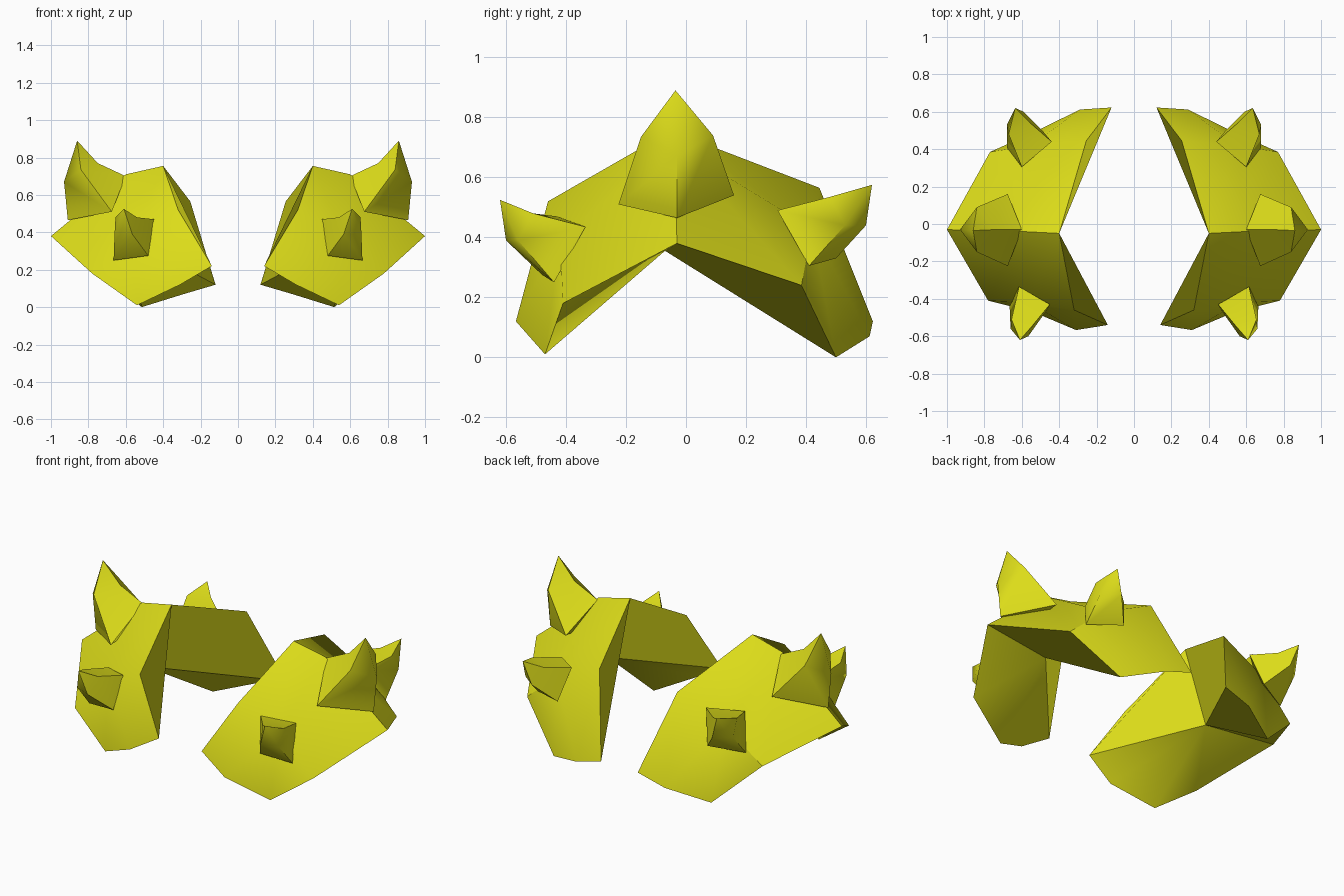
import bpy, bmesh, math

if "Cube" in bpy.data.objects:
    bpy.data.objects.remove(bpy.data.objects["Cube"])

yellow = bpy.data.materials.new("yellow")
yellow.diffuse_color = (0.72, 0.72, 0.01, 1)
yellow.use_nodes = True
yellow.node_tree.nodes["Principled BSDF"].inputs["Base Color"].default_value = yellow.diffuse_color


def build(name, verts, faces, angle):
    """Make one closed part and mirror it to the other shoulder."""
    bm = bmesh.new()
    vs = [bm.verts.new(v) for v in verts]
    for f in faces:
        bm.faces.new([vs[i] for i in f])
    bmesh.ops.recalc_face_normals(bm, faces=bm.faces)
    mesh = bpy.data.meshes.new(name)
    bm.to_mesh(mesh)
    bm.free()
    mesh.materials.append(yellow)
    ob = bpy.data.objects.new(name, mesh)
    bpy.context.collection.objects.link(ob)
    bpy.ops.object.select_all(action='DESELECT')
    ob.select_set(True)
    bpy.context.view_layer.objects.active = ob
    bpy.ops.object.shade_smooth_by_angle(angle=math.radians(angle))
    mod = ob.modifiers.new("mirror", 'MIRROR')
    mod.use_mirror_merge = False
    return ob


# Shoulder plate: a middle section and a tapering half on each side of it
middle = [(0.40, -0.05, 0.755), (0.60, -0.04, 0.71),
          (1.00, -0.03, 0.38), (0.56, -0.07, 0.355)]
# order: upper edge, bulge, outer edge, bottom corner, end edge, tip
front = [(0.32, -0.46, 0.52), (0.56, -0.42, 0.40), (0.78, -0.41, 0.18),
         (0.54, -0.47, 0.01), (0.31, -0.567, 0.12), (0.14, -0.54, 0.22)]
back = [(0.255, 0.445, 0.565), (0.55, 0.42, 0.43), (0.77, 0.385, 0.24),
        (0.515, 0.50, 0.0), (0.29, 0.612, 0.07), (0.12, 0.623, 0.12)]
faces = []
for s in (4, 10):
    up, bulge, outer, low, end, tip = range(s, s + 6)
    faces += [(0, 1, bulge, up), (1, 2, outer, bulge),           # outside
              (up, bulge, end, tip), (bulge, outer, low, end),
              (0, up, tip, 3),                                   # inside
              (3, tip, end, low), (3, low, outer, 2)]            # underside
build("shoulder_plate", middle + front + back, faces, 40)


def spike(name, base, ring, tip):
    """Four-sided bent spike: base corners, middle ring, tip."""
    fs = [(3, 2, 1, 0)]
    for i in range(4):
        j = (i + 1) % 4
        fs += [(i, j, 4 + j, 4 + i), (4 + i, 4 + j, 8)]
    build(name, base + ring + [tip], fs, 60)


spike("top_spike",
      [(0.60, -0.03, 0.70), (0.675, -0.225, 0.51), (0.91, -0.03, 0.465), (0.675, 0.16, 0.54)],
      [(0.75, -0.03, 0.77), (0.84, -0.15, 0.735), (0.93, -0.03, 0.67), (0.84, 0.09, 0.74)],
      (0.86, -0.035, 0.89))
spike("front_spike",
      [(0.45, -0.43, 0.47), (0.615, -0.335, 0.435), (0.665, -0.44, 0.25), (0.48, -0.48, 0.275)],
      [(0.54, -0.54, 0.48), (0.655, -0.51, 0.48), (0.66, -0.56, 0.39), (0.565, -0.60, 0.39)],
      (0.61, -0.62, 0.525))
spike("back_spike",
      [(0.44, 0.44, 0.52), (0.60, 0.305, 0.49), (0.68, 0.41, 0.305), (0.49, 0.50, 0.33)],
      [(0.555, 0.54, 0.53), (0.67, 0.48, 0.535), (0.68, 0.53, 0.44), (0.59, 0.60, 0.44)],
      (0.635, 0.62, 0.575))
